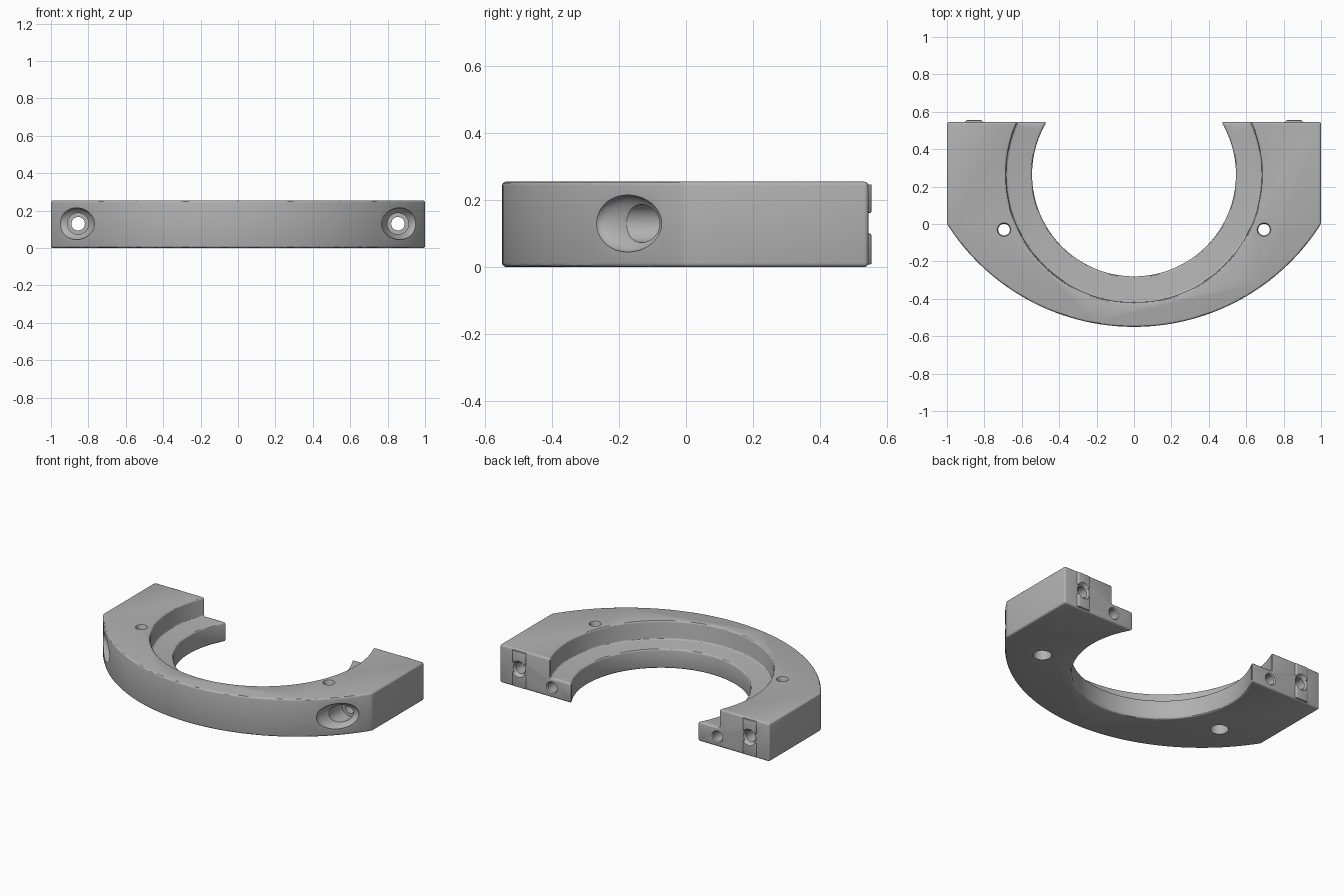
import bpy, bmesh, math
from mathutils import Matrix, Vector

cube = bpy.data.objects.get("Cube")
if cube:
    bpy.data.objects.remove(cube)

H, LEDGE, BACK = 0.255, 0.13, 0.545
RING_Y = 0.265
ARC_Y, ARC_R = 0.634, 1.184

metal = bpy.data.materials.new("plain grey")
grey = (0.44, 0.44, 0.44, 1)
metal.diffuse_color = grey
metal.use_nodes = True
metal.node_tree.nodes["Principled BSDF"].inputs["Base Color"].default_value = grey


def finish(name, bm, helper=False):
    bmesh.ops.recalc_face_normals(bm, faces=bm.faces)
    mesh = bpy.data.meshes.new(name)
    bm.to_mesh(mesh)
    bm.free()
    mesh.materials.append(metal)
    ob = bpy.data.objects.new(name, mesh)
    bpy.context.collection.objects.link(ob)
    if helper:
        ob.hide_render = True
        ob.hide_viewport = True
    return ob


def prism(bm, outline, z0, z1):
    face = bm.faces.new([bm.verts.new((x, y, z0)) for x, y in outline])
    top = bmesh.ops.extrude_face_region(bm, geom=[face])["geom"]
    bmesh.ops.translate(bm, verts=[g for g in top if isinstance(g, bmesh.types.BMVert)],
                        vec=(0, 0, z1 - z0))


def lathe(bm, profile, origin, axis, n=40):
    """Closed turned solid: profile is (distance along axis, radius)."""
    m = Matrix.Translation(origin) @ Vector((0, 0, 1)).rotation_difference(Vector(axis)).to_matrix().to_4x4()
    rings = [[bm.verts.new(m @ Vector((r * math.cos(k * math.tau / n), r * math.sin(k * math.tau / n), d)))
              for k in range(n)] for d, r in profile]
    for a, b in zip(rings, rings[1:]):
        for k in range(n):
            bm.faces.new((a[k], a[(k + 1) % n], b[(k + 1) % n], b[k]))
    bm.faces.new(rings[0])
    bm.faces.new(rings[-1])


def cut(ob, cutter):
    mod = ob.modifiers.new("cut", "BOOLEAN")
    mod.operation, mod.solver, mod.object = "DIFFERENCE", "EXACT", cutter


def bevel(ob, width, segments):
    mod = ob.modifiers.new("bevel", "BEVEL")
    mod.width, mod.segments = width, segments
    mod.limit_method, mod.angle_limit = "ANGLE", math.radians(29)


# Half-ring body: straight sides and back, curved front
half = math.asin(1 / ARC_R)
outline = [(1, BACK), (-1, BACK)]
for i in range(81):
    a = -half + 2 * half * i / 80
    outline.append((ARC_R * math.sin(a), ARC_Y - ARC_R * math.cos(a)))
bm = bmesh.new()
prism(bm, outline, 0, H)
body = finish("half_ring_body", bm)

# Stepped bore: wide recess over a narrower opening
bm = bmesh.new()
lathe(bm, [(-0.1, 0.545), (LEDGE, 0.545), (LEDGE, 0.685), (0.4, 0.685)], (0, RING_Y, 0), (0, 0, 1), 128)
cut(body, finish("stepped_bore_cutter", bm, True))
bevel(body, 0.012, 3)

# Scoops around the front bolt recesses
for side, s in (("left", 1), ("right", -1)):
    bm = bmesh.new()
    out = Vector((0.855 * s, -0.819, 0)).normalized()
    bmesh.ops.create_uvsphere(bm, u_segments=40, v_segments=24, radius=1)
    frame = Matrix((out, Vector((-out.y, out.x, 0)), Vector((0, 0, 1)))).transposed().to_4x4()
    bmesh.ops.transform(bm, verts=bm.verts, matrix=Matrix.Translation((0.865 * s, -0.175, 0.13))
                        @ frame @ Matrix.Diagonal((0.05, 0.135, 0.085, 1)))
    cut(body, finish(side + "_scoop_cutter", bm, True))

    # Through bolt hole, front counterbore and back countersink
    bm = bmesh.new()
    lathe(bm, [(-0.5, 0.057), (-0.035, 0.057), (-0.035, 0.036), (0.533, 0.036), (0.557, 0.056), (0.6, 0.056)],
          (0.855 * s, 0, 0.13), (0, 1, 0))
    bolt = finish(side + "_bolt_hole_cutter", bm, True)
    cut(body, bolt)

    # Blind pin hole in the end of the lower step
    bm = bmesh.new()
    lathe(bm, [(0.33, 0.033), (0.537, 0.033), (0.549, 0.043), (0.6, 0.043)], (0.615 * s, 0, 0.066), (0, 1, 0))
    cut(body, finish(side + "_pin_hole_cutter", bm, True))

    # Vertical mounting hole, wider below
    bm = bmesh.new()
    lathe(bm, [(-0.1, 0.055), (0.1, 0.055), (0.1, 0.031), (0.244, 0.031), (0.258, 0.038), (0.3, 0.038)],
          (0.695 * s, -0.03, 0), (0, 0, 1))
    cut(body, finish(side + "_mounting_hole_cutter", bm, True))

    # Raised pads above and below the bolt hole
    for label, z0, z1 in (("lower", 0.008, 0.1), ("upper", 0.162, H - 0.008)):
        bm = bmesh.new()
        pad = [(0.905, 0.53), (0.905, 0.546), (0.895, 0.555), (0.815, 0.555), (0.805, 0.546), (0.805, 0.53)]
        prism(bm, [(x * s, y) for x, y in pad], z0, z1)
        plate = finish(f"{side}_{label}_back_pad", bm)
        bevel(plate, 0.004, 2)
        cut(plate, bolt)

# Smooth curved walls, keep machined edges crisp
for ob in [o for o in bpy.context.collection.objects if not o.hide_render and o.type == "MESH"
           and o.name.startswith(("half_ring", "left_", "right_"))]:
    bpy.ops.object.select_all(action="DESELECT")
    ob.select_set(True)
    bpy.context.view_layer.objects.active = ob
    for mod in list(ob.modifiers):
        bpy.ops.object.modifier_apply(modifier=mod.name)
    bpy.ops.object.shade_smooth_by_angle(angle=math.radians(30))
